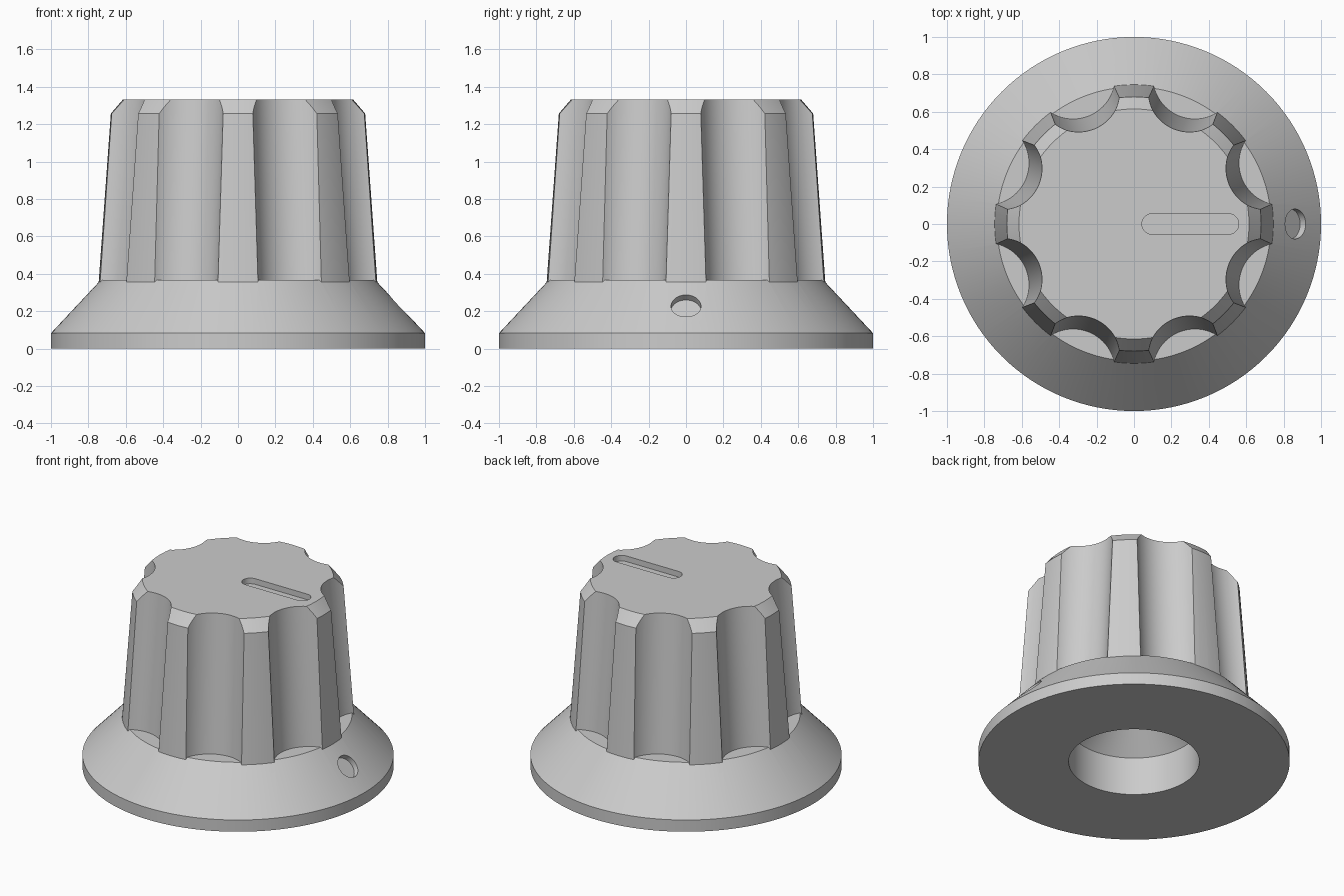
import bpy
import bmesh
from math import pi, cos, sin, radians
from mathutils import Matrix, Vector

cube = bpy.data.objects.get("Cube")
if cube:
    bpy.data.objects.remove(cube, do_unlink=True)

grey = bpy.data.materials.new("plain grey")
grey.use_nodes = True
grey.diffuse_color = (0.6, 0.6, 0.6, 1)
grey.node_tree.nodes["Principled BSDF"].inputs["Base Color"].default_value = (0.6, 0.6, 0.6, 1)


def finish(name, bm):
    bmesh.ops.recalc_face_normals(bm, faces=bm.faces)
    mesh = bpy.data.meshes.new(name)
    bm.to_mesh(mesh)
    bm.free()
    mesh.materials.append(grey)
    obj = bpy.data.objects.new(name, mesh)
    bpy.context.collection.objects.link(obj)
    return obj


def loft(name, rings):
    """Closed solid through stacked rings of points."""
    bm = bmesh.new()
    loops = [[bm.verts.new(p) for p in ring] for ring in rings]
    n = len(loops[0])
    for low, high in zip(loops, loops[1:]):
        for i in range(n):
            j = (i + 1) % n
            bm.faces.new((low[i], low[j], high[j], high[i]))
    bm.faces.new(loops[0][::-1])
    bm.faces.new(loops[-1])
    return finish(name, bm)


def circle(r, z, n, cx=0.0):
    return [(cx + r * cos(2 * pi * i / n), r * sin(2 * pi * i / n), z) for i in range(n)]


def turned(name, profile, n=128):
    return loft(name, [circle(r, z, n) for r, z in profile])


def combine(target, other, operation):
    mod = target.modifiers.new(operation.title(), "BOOLEAN")
    mod.operation = operation
    mod.solver = "EXACT"
    mod.object = other
    bpy.context.view_layer.objects.active = target
    bpy.ops.object.modifier_apply(modifier=mod.name)
    bpy.data.objects.remove(other, do_unlink=True)


# Tapered grip with chamfered top edge
grip = turned("grip", [(0.749, 0.3), (0.68, 1.257), (0.615, 1.333)])

# Eight leaning flutes leave eight ribs
FLUTE_R = 0.225
for k in range(8):
    rings = []
    for z in (0.25, 1.45):
        floor = 0.626 - 0.078 * (z - 0.368)
        rings.append(circle(FLUTE_R, z, 64, floor + FLUTE_R))
    flute = loft("flute_cutter", rings)
    flute.data.transform(Matrix.Rotation(pi / 8 + k * pi / 4, 4, "Z"))
    combine(grip, flute, "DIFFERENCE")

# Flared skirt under the grip
knob = turned("knob", [(1, 0), (1, 0.083), (0.733, 0.368)])
combine(knob, grip, "UNION")

# Shaft socket with conical roof
socket = turned("socket_cutter", [(0.42, -0.1), (0.42, 0.27), (0.02, 0.67)], 96)
combine(knob, socket, "DIFFERENCE")

# Rounded pointer slot in the top
slot_ring = []
for cx, start in ((0.505, -90), (0.097, 90)):
    for i in range(17):
        a = radians(start + i * 180 / 16)
        slot_ring.append((cx + 0.055 * cos(a), 0.055 * sin(a)))
slot = loft("slot_cutter", [[(x, y, z) for x, y in slot_ring] for z in (1.293, 1.4)])
combine(knob, slot, "DIFFERENCE")

# Shallow round dimple square to the skirt slope
dimple = turned("dimple_cutter", [(0.08, -0.04), (0.08, 0.1)], 48)
normal = Vector((0.285, 0, 0.267))
tilt = normal.to_track_quat("Z", "Y").to_matrix().to_4x4()
dimple.data.transform(Matrix.Translation((0.863, 0, 0.229)) @ tilt)
combine(knob, dimple, "DIFFERENCE")

# Smooth curved walls, crisp edges
bpy.ops.object.select_all(action="DESELECT")
knob.select_set(True)
bpy.context.view_layer.objects.active = knob
bpy.ops.object.shade_smooth_by_angle(angle=radians(20))
